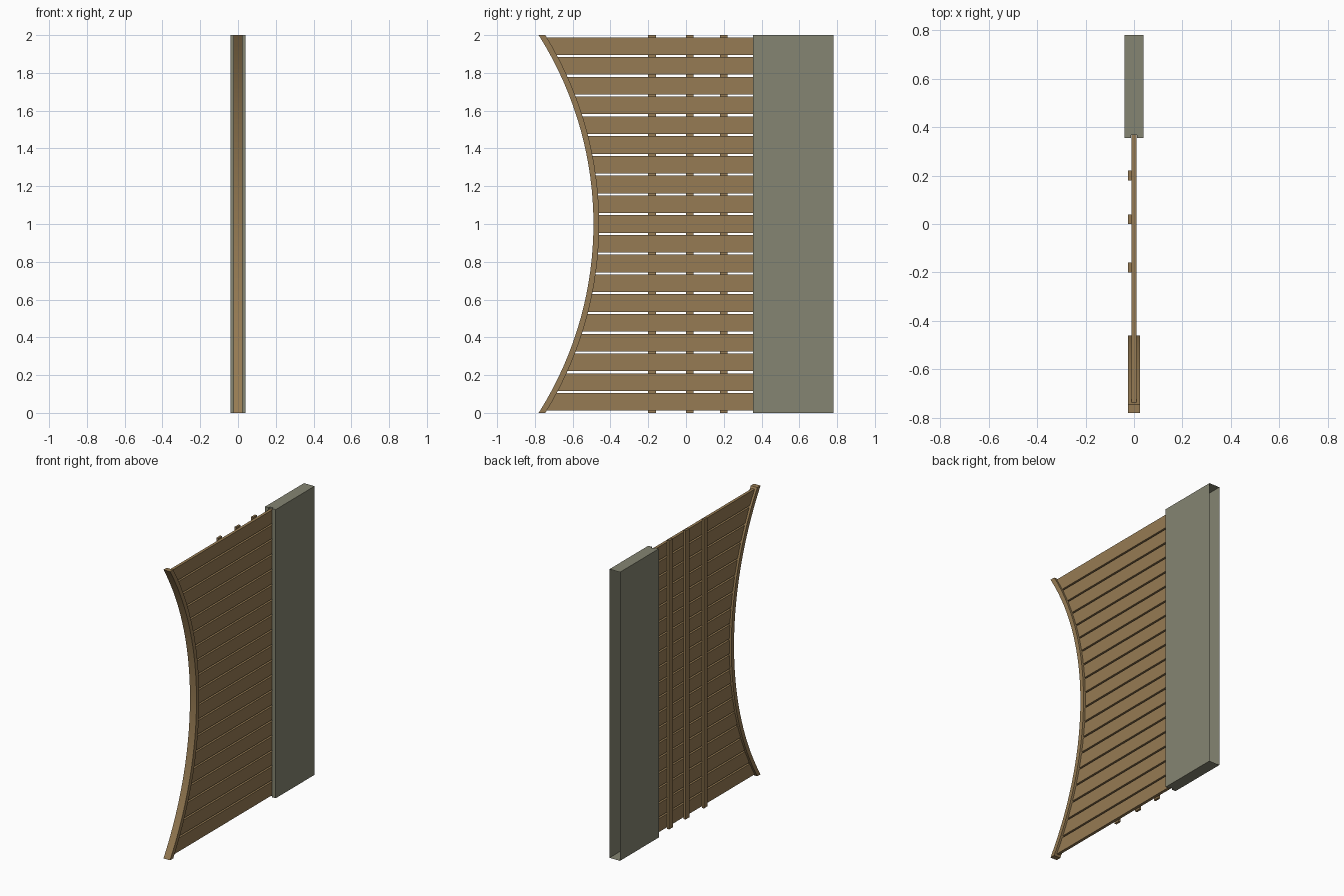
import bpy, bmesh, math

if "Cube" in bpy.data.objects:
    bpy.data.objects.remove(bpy.data.objects["Cube"])

def material(name, rgb):
    m = bpy.data.materials.new(name)
    m.diffuse_color = (*rgb, 1)
    m.use_nodes = True
    m.node_tree.nodes["Principled BSDF"].inputs["Base Color"].default_value = m.diffuse_color
    return m

WOOD = material("brown_wood", (0.305, 0.198, 0.087))
GREY = material("grey_green_post", (0.235, 0.235, 0.168))

# Front arc: circle in the YZ plane through the frame's outer edge
R, CY, CZ = 1.869, -2.359, 1.0

def arc_y(z, offset=0.0):
    return CY + math.sqrt((R + offset) ** 2 - (z - CZ) ** 2)

def prism(name, pts, x0, x1, mat):
    """Extrude a YZ outline from x0 to x1."""
    bm = bmesh.new()
    face = bm.faces.new([bm.verts.new((x0, y, z)) for y, z in pts])
    res = bmesh.ops.extrude_face_region(bm, geom=[face])
    moved = [g for g in res["geom"] if isinstance(g, bmesh.types.BMVert)]
    bmesh.ops.translate(bm, verts=moved, vec=(x1 - x0, 0, 0))
    bmesh.ops.recalc_face_normals(bm, faces=bm.faces[:])
    return finish(name, bm, mat)

def finish(name, bm, mat):
    me = bpy.data.meshes.new(name)
    bm.to_mesh(me)
    bm.free()
    me.materials.append(mat)
    ob = bpy.data.objects.new(name, me)
    bpy.context.collection.objects.link(ob)
    return ob

# Horizontal slats, cut to the arc at the front and slotted into the post
COUNT, PITCH, HEIGHT = 19, 0.1046, 0.093
for i in range(COUNT):
    zc = 1 + (i - (COUNT - 1) / 2) * PITCH
    z0, z1 = zc - HEIGHT / 2, zc + HEIGHT / 2
    prism(f"slat_{i + 1}",
          [(arc_y(z0, 0.02), z0), (0.368, z0), (0.368, z1), (arc_y(z1, 0.02), z1),
           (arc_y(zc, 0.02), zc)], -0.01, 0.01, WOOD)

# Vertical battens on the left side of the slats
for i, y in enumerate((-0.2, 0.0, 0.18)):
    prism(f"batten_{i + 1}", [(y, 0), (y + 0.04, 0), (y + 0.04, 2), (y, 2)],
          -0.025, -0.01, WOOD)

# Curved front rail
N = 32
zs = [2 * i / N for i in range(N + 1)]
rail = prism("curved_rail",
             [(arc_y(z), z) for z in zs] + [(arc_y(z, 0.03), z) for z in reversed(zs)],
             -0.025, 0.025, WOOD)
for ob in bpy.context.selected_objects:
    ob.select_set(False)
rail.select_set(True)
bpy.context.view_layer.objects.active = rail
bpy.ops.object.shade_smooth_by_angle()

# Hollow post: thin shell with a groove for the slats, open at the back
half = [(0.04, 0.78), (0.04, 0.355), (0.013, 0.355), (0.013, 0.368)]
plan = half + [(-x, y) for x, y in reversed(half)]
bm = bmesh.new()
base = bm.faces.new([bm.verts.new((x, y, 0)) for x, y in plan])
res = bmesh.ops.extrude_face_region(bm, geom=[base], use_keep_orig=True)
bmesh.ops.translate(bm, vec=(0, 0, 2),
                    verts=[g for g in res["geom"] if isinstance(g, bmesh.types.BMVert)])
bmesh.ops.recalc_face_normals(bm, faces=bm.faces[:])
back = [f for f in bm.faces if all(abs(v.co.y - 0.78) < 1e-5 for v in f.verts)]
bmesh.ops.delete(bm, geom=back, context='FACES_ONLY')
finish("wall_post", bm, GREY)
